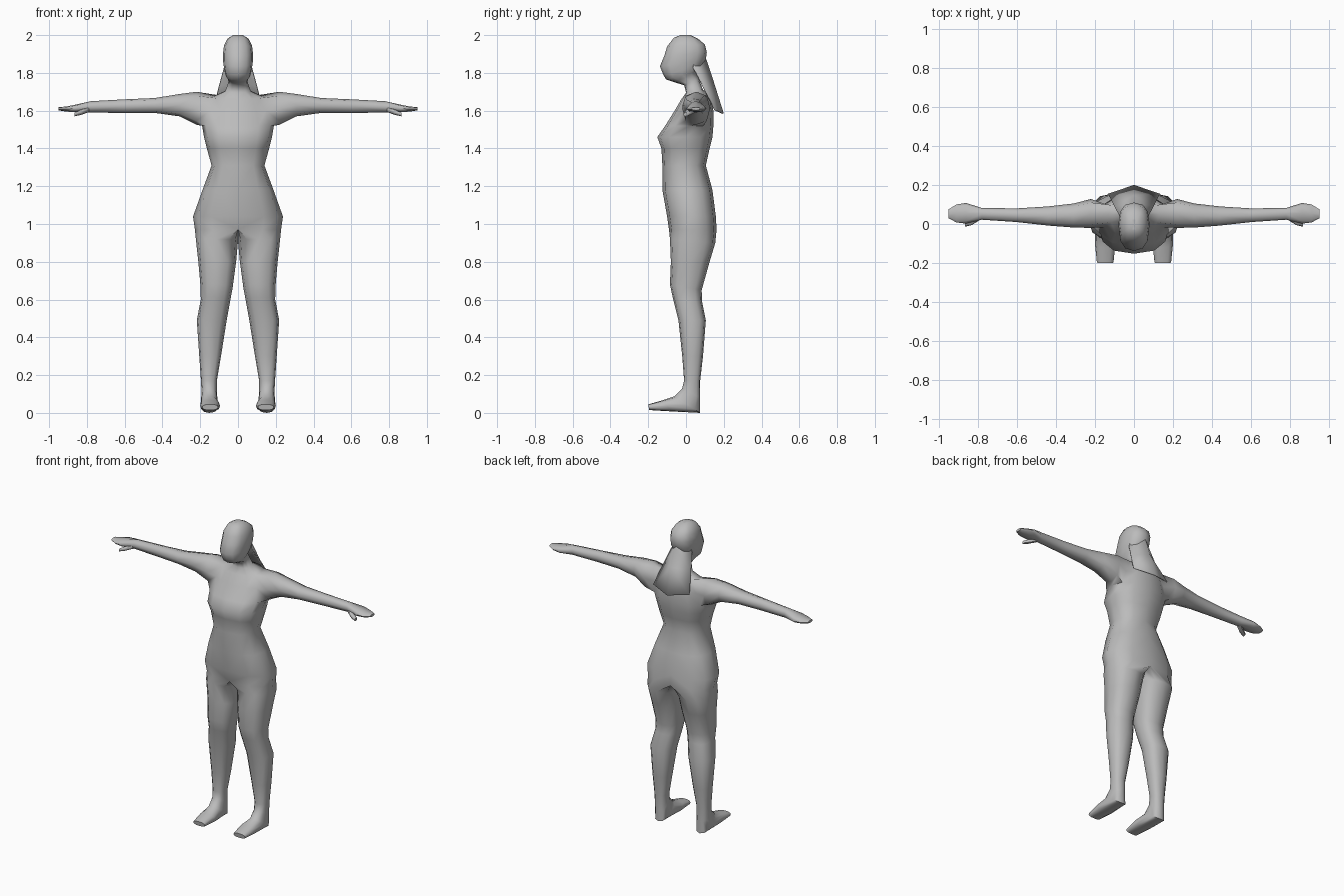
import bpy
import bmesh
from math import sin, cos, pi, radians, copysign

cube = bpy.data.objects.get("Cube")
if cube:
    bpy.data.objects.remove(cube, do_unlink=True)

# One plain grey for the whole figure
grey = bpy.data.materials.new("plain_grey")
grey.use_nodes = True
grey_value = (0.5, 0.5, 0.5, 1)
grey.diffuse_color = grey_value
grey.node_tree.nodes["Principled BSDF"].inputs["Base Color"].default_value = grey_value


def boxy(value, power=0.8):
    """Rounds a circle coordinate towards a square."""
    return copysign(abs(value) ** power, value)


def body_ring(bm, front_y, back_y, front_z, back_z, inner, outer, centre):
    """Twelve points: front, outer side, back, inner side."""
    ring = []
    for i in range(12):
        angle = i * pi / 6
        side, depth = boxy(sin(angle)), (1 - boxy(cos(angle))) / 2
        if i % 6 == 0:
            side = 0
        reach = outer - centre if side > 0 else centre - inner
        ring.append(bm.verts.new((centre + reach * side,
                                  front_y + depth * (back_y - front_y),
                                  front_z + depth * (back_z - front_z))))
    return ring


def limb_ring(bm, x, front, back, low, high):
    """Eight points across the x direction, starting low at the front."""
    ring = []
    for i in range(8):
        angle = (i - 3) * pi / 4
        ring.append(bm.verts.new((x,
                                  (front + back) / 2 + (back - front) / 2 * boxy(cos(angle)),
                                  (low + high) / 2 + (high - low) / 2 * boxy(sin(angle)))))
    return ring


def skin(bm, rings, cap_start=False, cap_end=True):
    """Joins neighbouring rings with quads."""
    for a, b in zip(rings, rings[1:]):
        count = len(a)
        for i in range(count):
            j = (i + 1) % count
            bm.faces.new((a[i], a[j], b[j], b[i]))
    if cap_start:
        bm.faces.new(rings[0])
    if cap_end:
        bm.faces.new(rings[-1])


def finish(name, bm, angle=60):
    """Makes a mirrored, smoothly shaded object from one half."""
    bmesh.ops.recalc_face_normals(bm, faces=bm.faces)
    mesh = bpy.data.meshes.new(name)
    bm.to_mesh(mesh)
    bm.free()
    mesh.materials.append(grey)
    obj = bpy.data.objects.new(name, mesh)
    bpy.context.collection.objects.link(obj)
    mirror = obj.modifiers.new("mirror", "MIRROR")
    mirror.use_clip = True
    mirror.merge_threshold = 0.005
    bpy.ops.object.select_all(action="DESELECT")
    obj.select_set(True)
    bpy.context.view_layer.objects.active = obj
    bpy.ops.object.shade_smooth_by_angle(angle=radians(angle))
    return obj


# Foot and leg, toes to hip: front y, back y, front z, back z, inner x, outer x
leg = [
    (-.2, -.195, .045, .015, .105, .19),
    (-.12, -.08, .068, .008, .095, .2),
    (-.06, .075, .088, 0, .105, .198),
    (-.02, .075, .13, .08, .112, .193),
    (-.01, .075, .17, .17, .112, .196),
    (-.02, .09, .3, .3, .09, .205),
    (-.04, .105, .49, .49, .06, .218),
    (-.07, .085, .61, .59, .04, .197),
    (-.085, .083, .68, .65, .028, .198),
    (-.08, .125, .8, .8, .01, .21),
    (-.085, .155, .92, .9, .002, .222),
]

# Trunk, hip to shoulder: front y, back y, front z, back z, half width
trunk = [
    (-.09, .162, .97, .97, .228),
    (-.1, .158, 1.04, 1.04, .238),
    (-.125, .14, 1.18, 1.18, .188),
    (-.125, .105, 1.31, 1.31, .14),
    (-.13, .125, 1.4, 1.4, .165),
    (-.152, .14, 1.46, 1.46, .18),
    (-.11, .145, 1.52, 1.52, .19),
    (-.06, .145, 1.6, 1.6, .165),
    (-.025, .13, 1.66, 1.69, .13),
]

# Neck and head, with the chin in front of the neck
head = [
    (0, .09, 1.695, 1.71, .068),
    (-.01, .068, 1.735, 1.77, .05),
    (-.06, .055, 1.75, 1.8, .055),
    (-.105, .065, 1.765, 1.81, .066),
    (-.12, .085, 1.79, 1.835, .072),
    (-.138, .105, 1.835, 1.87, .078),
    (-.115, .11, 1.89, 1.91, .08),
    (-.1, .1, 1.94, 1.95, .074),
    (-.065, .065, 1.985, 1.98, .055),
    (-.03, .025, 2, 2, .025),
]

# Arm and hand, shoulder to fingertips: x, front y, back y, low z, high z
arm = [
    (.22, -.02, .128, 1.525, 1.7),
    (.31, -.018, .105, 1.57, 1.688),
    (.44, -.008, .09, 1.588, 1.667),
    (.6, .01, .08, 1.588, 1.66),
    (.78, .022, .082, 1.59, 1.65),
    (.86, .002, .108, 1.592, 1.632),
    (.91, .008, .1, 1.595, 1.622),
    (.95, .03, .075, 1.602, 1.618),
]

# Half of the body as one skin from toes to crown
bm = bmesh.new()
leg_rings = [body_ring(bm, *s, (s[-1] + s[-2]) / 2) for s in leg]
trunk_rings = [body_ring(bm, *s[:4], 0, s[4], 0) for s in trunk]
head_rings = [body_ring(bm, *s[:4], 0, s[4], 0) for s in head]
skin(bm, leg_rings + trunk_rings + head_rings, cap_start=True)

# Open the side of the chest and grow the arm from the hole
low, mid, high = trunk_rings[-3:]
hole = [low[2], low[3], low[4], mid[4], high[4], high[3], high[2], mid[2]]
patch = set(hole) | {mid[3]}
doomed = [f for f in bm.faces
          if set(f.verts) <= patch or all(v.co.x < 1e-5 for v in f.verts)]
bmesh.ops.delete(bm, geom=doomed, context="FACES")
skin(bm, [hole] + [limb_ring(bm, *s) for s in arm])
finish("body", bm)

# Thumbs
bm = bmesh.new()
thumb = [(.79, .02, .06, 1.592, 1.62), (.83, -.005, .035, 1.578, 1.606),
         (.865, -.014, .012, 1.57, 1.59)]
skin(bm, [limb_ring(bm, *s) for s in thumb], cap_start=True)
finish("thumbs", bm)

# Long hair falling behind the shoulders, with a ridge down the middle
bm = bmesh.new()
ridge = [(0, .08, 1.93), (0, .112, 1.86), (0, .148, 1.75), (0, .2, 1.585)]
edge = [(.05, .05, 1.91), (.074, .04, 1.83), (.1, .09, 1.735), (.133, .155, 1.605)]
columns = [[bm.verts.new(p) for p in side] for side in (ridge, edge)]
for i in range(len(ridge) - 1):
    a, b = columns
    bm.faces.new((a[i], b[i], b[i + 1], a[i + 1]))
hair = finish("hair", bm)
thickness = hair.modifiers.new("thickness", "SOLIDIFY")
thickness.thickness = 0.006
